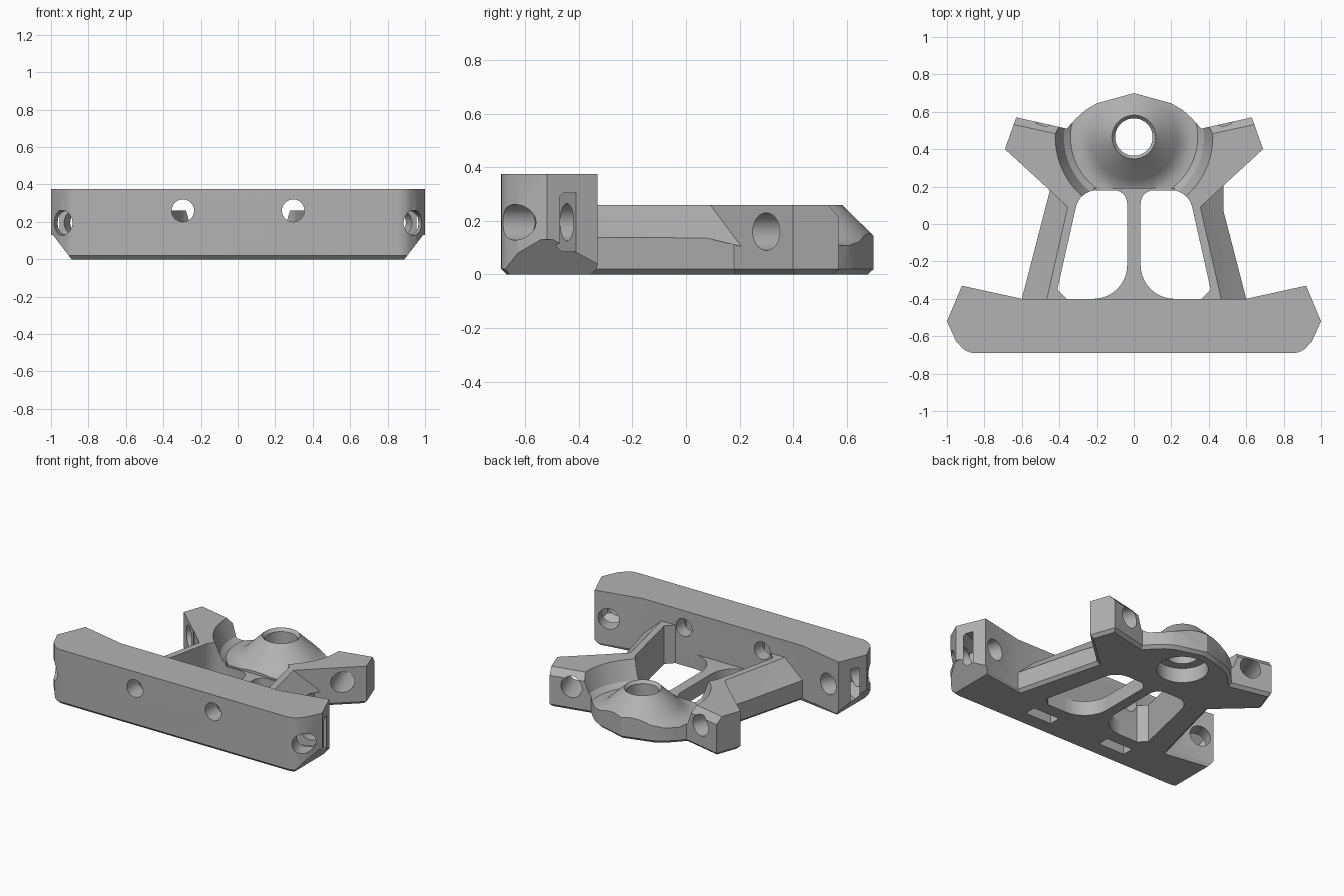
import bpy, bmesh, math
from mathutils import Vector

cube = bpy.data.objects.get("Cube")
if cube:
    bpy.data.objects.remove(cube, do_unlink=True)

grey = bpy.data.materials.new("plain grey")
grey.use_nodes = True
grey.diffuse_color = (0.45, 0.45, 0.45, 1)
grey.node_tree.nodes["Principled BSDF"].inputs["Base Color"].default_value = grey.diffuse_color


def make(name, bm):
    bmesh.ops.recalc_face_normals(bm, faces=bm.faces[:])
    mesh = bpy.data.meshes.new(name)
    bm.to_mesh(mesh)
    bm.free()
    mesh.materials.append(grey)
    ob = bpy.data.objects.new(name, mesh)
    bpy.context.collection.objects.link(ob)
    return ob


def prism(name, outline, z0, z1, chamfer=0, keep=None):
    """Extruded outline, optionally with a chamfered bottom rim."""
    bm = bmesh.new()
    base = bm.faces.new([bm.verts.new((x, y, z0)) for x, y in outline])
    rim = base.edges[:]
    top = bmesh.ops.extrude_face_region(bm, geom=[base], use_keep_orig=True)
    for v in top["geom"]:
        if isinstance(v, bmesh.types.BMVert):
            v.co.z = z1
    if chamfer:
        rim = [e for e in rim if not keep(e)]
        bmesh.ops.recalc_face_normals(bm, faces=bm.faces[:])
        bmesh.ops.bevel(bm, geom=rim, offset=chamfer, segments=1, affect='EDGES')
    return make(name, bm)


def hull(points):
    bm = bmesh.new()
    for p in points:
        bm.verts.new(p)
    bmesh.ops.convex_hull(bm, input=bm.verts[:])
    return make("cutter", bm)


def rod(a, b, r1, r2=None):
    a, b = Vector(a), Vector(b)
    bm = bmesh.new()
    bmesh.ops.create_cone(bm, cap_ends=True, segments=40, radius1=r1,
                          radius2=r1 if r2 is None else r2, depth=(b - a).length)
    turn = (b - a).to_track_quat('Z', 'Y').to_matrix().to_4x4()
    bm.transform(turn)
    bmesh.ops.translate(bm, vec=(a + b) / 2, verts=bm.verts[:])
    return make("cutter", bm)


def box(x0, x1, y0, y1, z0, z1):
    return hull([(x, y, z) for x in (x0, x1) for y in (y0, y1) for z in (z0, z1)])


def ring(profile, centre, n=72):
    """Closed profile turned around a vertical axis."""
    bm = bmesh.new()
    loops = []
    for i in range(n):
        t = math.tau * i / n
        loops.append([bm.verts.new((centre[0] + r * math.cos(t), centre[1] + r * math.sin(t), z))
                      for r, z in profile])
    m = len(profile)
    for i in range(n):
        a, b = loops[i], loops[(i + 1) % n]
        for j in range(m):
            k = (j + 1) % m
            bm.faces.new((a[j], b[j], b[k], a[k]))
    return make("cutter", bm)


def cut(ob, cutter):
    mod = ob.modifiers.new("cut", 'BOOLEAN')
    mod.operation = 'DIFFERENCE'
    mod.solver = 'EXACT'
    mod.object = cutter
    bpy.context.view_layer.objects.active = ob
    bpy.ops.object.modifier_apply(modifier=mod.name)
    bpy.data.objects.remove(cutter, do_unlink=True)


def arc(cx, cy, rx, ry, a0, a1, n=10):
    return [(cx + rx * math.cos(math.radians(a0 + (a1 - a0) * i / n)),
             cy + ry * math.sin(math.radians(a0 + (a1 - a0) * i / n))) for i in range(n + 1)]


def both(half):
    """Mirror a half outline that runs from the back to the front."""
    return half + [(-x, y) for x, y in reversed(half) if x > 0]


def flip(points, s):
    return [(p[0] * s, *p[1:]) for p in points]


HUB = (0, 0.465)

# Frame: hub, two arms and two struts
frame_half = [(0, 0.70), (0.2, 0.645), (0.26, 0.61), (0.31, 0.565), (0.36, 0.51), (0.63, 0.57),
              (0.69, 0.40), (0.45, 0.18), (0.6, -0.40), (0.608, -0.43)]
frame = prism("frame", both(frame_half), 0, 0.26, 0.02,
              lambda e: all(v.co.y < -0.42 for v in e.verts))

# Windows beside the low centre rib
window = (arc(0.216, -0.22, 0.18, 0.18, 180, 270) + [(0.216, -0.45), (0.36, -0.45), (0.36, -0.40), (0.41, -0.35)]
          + arc(0.2, 0.06, 0.115, 0.12, 10, 90) + arc(0.106, 0.11, 0.07, 0.07, 90, 180))
for s in (1, -1):
    cut(frame, prism("cutter", flip(window, s), -0.1, 0.5))
cut(frame, box(-0.216, 0.216, -0.5, 0.19, 0.1, 0.5))

# Dished hub with raised cone, bore and lower seat
dish = [(0.115, 0.262), (0.23, 0.15), (0.26, 0.125), (0.30, 0.108), (0.34, 0.108), (0.375, 0.135),
        (0.40, 0.2), (0.425, 0.27), (0.425, 0.4), (0.115, 0.4)]
cut(frame, ring(dish, HUB))
cut(frame, rod((*HUB, -0.1), (*HUB, 0.4), 0.1))
cut(frame, rod((*HUB, 0.24), (*HUB, 0.27), 0.1, 0.125))
cut(frame, rod((*HUB, -0.1), (*HUB, 0.1), 0.16))

for s in (1, -1):
    # Sloping outer side of each strut
    edges = []
    for inner, outer in (((0.475, -0.44, 0.26), (0.61, -0.44, 0.14)),
                         ((0.355, 0.09, 0.26), (0.45, 0.18, 0.14))):
        a, b = Vector(inner), Vector(outer)
        far = a + (b - a) * 1.3
        edges += [a, far, (a.x, a.y, 0.4), (far.x, far.y, 0.4)]
    cut(frame, hull(flip(edges, s)))
    # Chamfer along the back of each arm
    wedge = []
    for x, y in ((0.34, 0.506), (0.67, 0.579)):
        wedge += [(x + 0.009, y - 0.039, 0.26), (x + 0.009, y - 0.039, 0.4),
                  (x, y, 0.215), (x - 0.01, y + 0.04, 0.17), (x - 0.01, y + 0.04, 0.4)]
    cut(frame, hull(flip(wedge, s)))
    # Slanted hole through each arm
    cut(frame, rod((0.625 * s, 0.185, 0.16), (0.44 * s, 0.66, 0.16), 0.07))

# Front crossbar with swept tips
bar_half = ([(0.6, -0.40), (0.92, -0.33), (1.0, -0.52), (0.95, -0.63)]
            + arc(0.85, -0.59, 0.1, 0.1, -35, -90, 6))
crossbar = prism("crossbar", both(bar_half), 0, 0.375, 0.02,
                 lambda e: all(abs(v.co.y + 0.4) < 0.001 for v in e.verts))

AXIS = Vector((0.36, -0.93, 0)).normalized()
SIDE = Vector((-AXIS.y, AXIS.x, 0))
SEAT = Vector((0.865, -0.445, 0.195))


def square(distance, half):
    return [SEAT + AXIS * distance + SIDE * u * half + Vector((0, 0, v * half))
            for u in (-1, 1) for v in (-1, 1)]


for s in (1, -1):
    # Undercut tips
    tip = [(x, y, z) for y in (-0.9, -0.1)
           for x, z in ((0.99, 0.13), (0.813, -0.1), (1.3, -0.1), (1.3, 0.13))]
    cut(crossbar, hull(flip(tip, s)))
    # Round channel, flared seat and through hole at each tip
    mirror = Vector((s, 1, 1))
    cut(crossbar, rod((SEAT + AXIS * 0.02) * mirror, (SEAT + AXIS * 0.5) * mirror, 0.067))
    seat = [p * mirror for p in square(0, 0.11) + square(0.05, 0.11) + square(0.11, 0.06)]
    cut(crossbar, hull(seat))
    cut(crossbar, rod((SEAT - AXIS * 0.3) * mirror, (SEAT + AXIS * 0.05) * mirror, 0.07))
    # Front bolt holes and the slots below them
    cut(crossbar, rod((0.295 * s, -0.9, 0.26), (0.295 * s, -0.2, 0.26), 0.06))
    cut(crossbar, box(0.295 * s - 0.1, 0.295 * s + 0.1, -0.57, -0.49, -0.1, 0.34))

# Smooth the round surfaces and keep the edges crisp
for ob in (frame, crossbar):
    bpy.ops.object.select_all(action='DESELECT')
    ob.select_set(True)
    bpy.context.view_layer.objects.active = ob
    bpy.ops.object.shade_smooth_by_angle(angle=math.radians(25))
